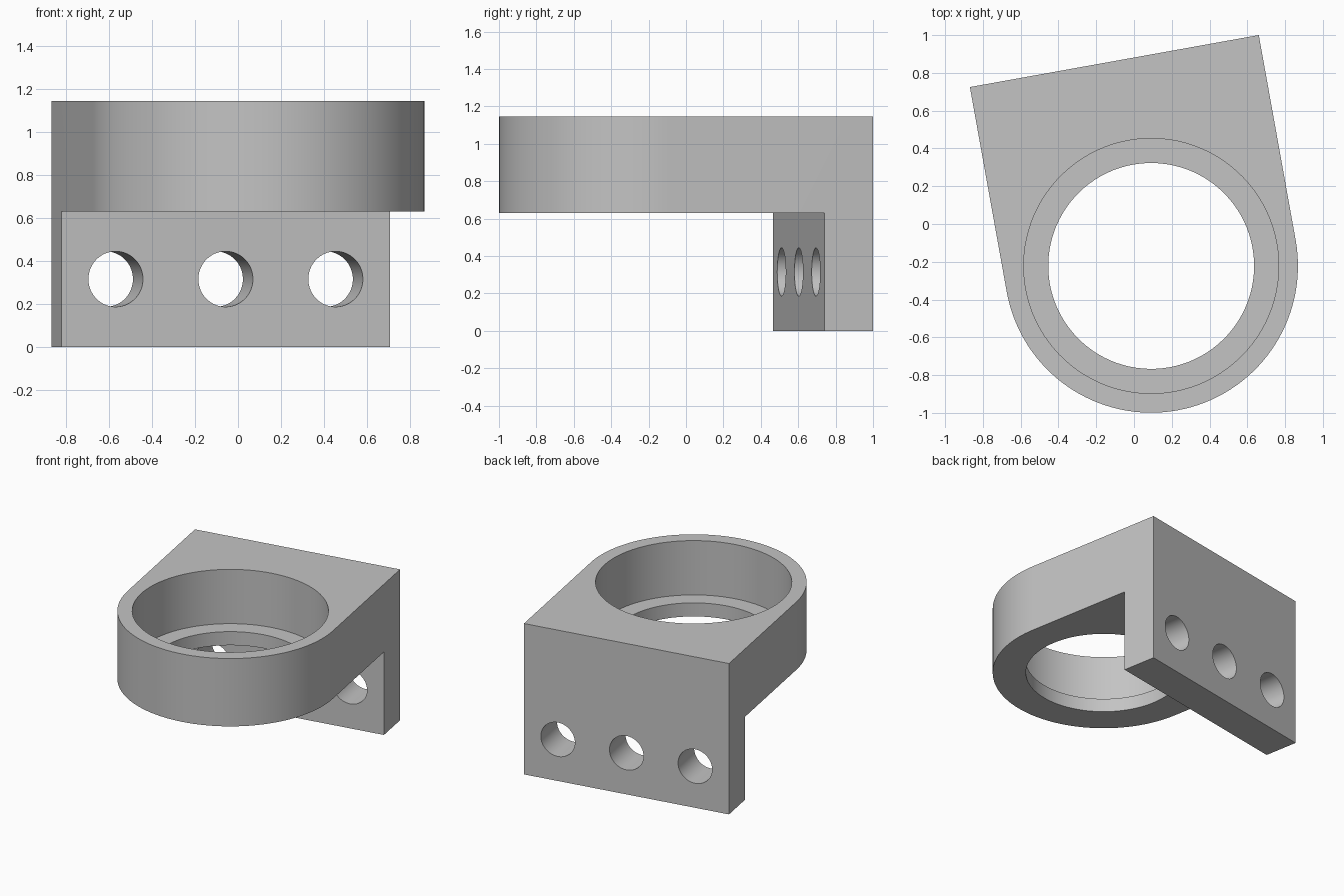
import bpy, bmesh, math
from mathutils import Matrix

if "Cube" in bpy.data.objects:
    bpy.data.objects.remove(bpy.data.objects["Cube"])

R, BACK, THICK = 0.777, 1.102, 0.264        # ring radius, back face, flange thickness
TOP, SHELF, LEDGE = 1.145, 0.63, 0.733      # heights
PLACE = Matrix.Translation((0.091, -0.222, 0)) @ Matrix.Rotation(math.radians(10.2), 4, 'Z')

grey = bpy.data.materials.new("light grey")
grey.use_nodes = True
colour = (0.55, 0.55, 0.55, 1)
grey.diffuse_color = colour
grey.node_tree.nodes["Principled BSDF"].inputs["Base Color"].default_value = colour


def prism(name, outline, z0, z1, local=Matrix()):
    """Extrude a flat outline from z0 to z1."""
    bm = bmesh.new()
    face = bm.faces.new([bm.verts.new((x, y, z0)) for x, y in outline])
    ext = bmesh.ops.extrude_face_region(bm, geom=[face])
    verts = [v for v in ext["geom"] if isinstance(v, bmesh.types.BMVert)]
    bmesh.ops.translate(bm, verts=verts, vec=(0, 0, z1 - z0))
    bmesh.ops.recalc_face_normals(bm, faces=bm.faces)
    mesh = bpy.data.meshes.new(name)
    bm.to_mesh(mesh)
    bm.free()
    mesh.materials.append(grey)
    obj = bpy.data.objects.new(name, mesh)
    bpy.context.collection.objects.link(obj)
    obj.matrix_world = PLACE @ local
    return obj


def arc(radius, start, end, steps):
    angles = [start + (end - start) * i / steps for i in range(steps + 1)]
    return [(radius * math.cos(a), radius * math.sin(a)) for a in angles]


def circle(radius):
    return arc(radius, 0, math.tau, 96)[:-1]


# Bracket: round front, square back, full height
outline = arc(R, math.pi, math.tau, 64) + [(R, BACK), (-R, BACK)]
bracket = prism("clamp_bracket", outline, 0, TOP)

# Cutters: space in front of the flange, stepped bore, three bolt holes
face_y = BACK - THICK
cutters = [
    prism("underside_cutter", [(-1, -1), (1, -1), (1, face_y), (-1, face_y)], -0.1, SHELF),
    prism("through_bore_cutter", circle(0.545), 0.5, TOP + 0.1),
    prism("counterbore_cutter", circle(0.675), LEDGE, TOP + 0.1),
]
for x in (-0.52, 0, 0.52):
    turn = Matrix.Translation((x, BACK, SHELF / 2)) @ Matrix.Rotation(math.pi / 2, 4, 'X')
    cutters.append(prism("bolt_hole_cutter", circle(0.129), -0.1, THICK + 0.1, turn))

bpy.context.view_layer.objects.active = bracket
for cutter in cutters:
    cut = bracket.modifiers.new(cutter.name, 'BOOLEAN')
    cut.operation, cut.solver, cut.object = 'DIFFERENCE', 'EXACT', cutter
    bpy.ops.object.modifier_apply(modifier=cut.name)
    bpy.data.objects.remove(cutter)

# Smooth curved walls, sharp rims
bpy.ops.object.select_all(action='DESELECT')
bracket.select_set(True)
bpy.ops.object.shade_smooth_by_angle(angle=math.radians(30))
